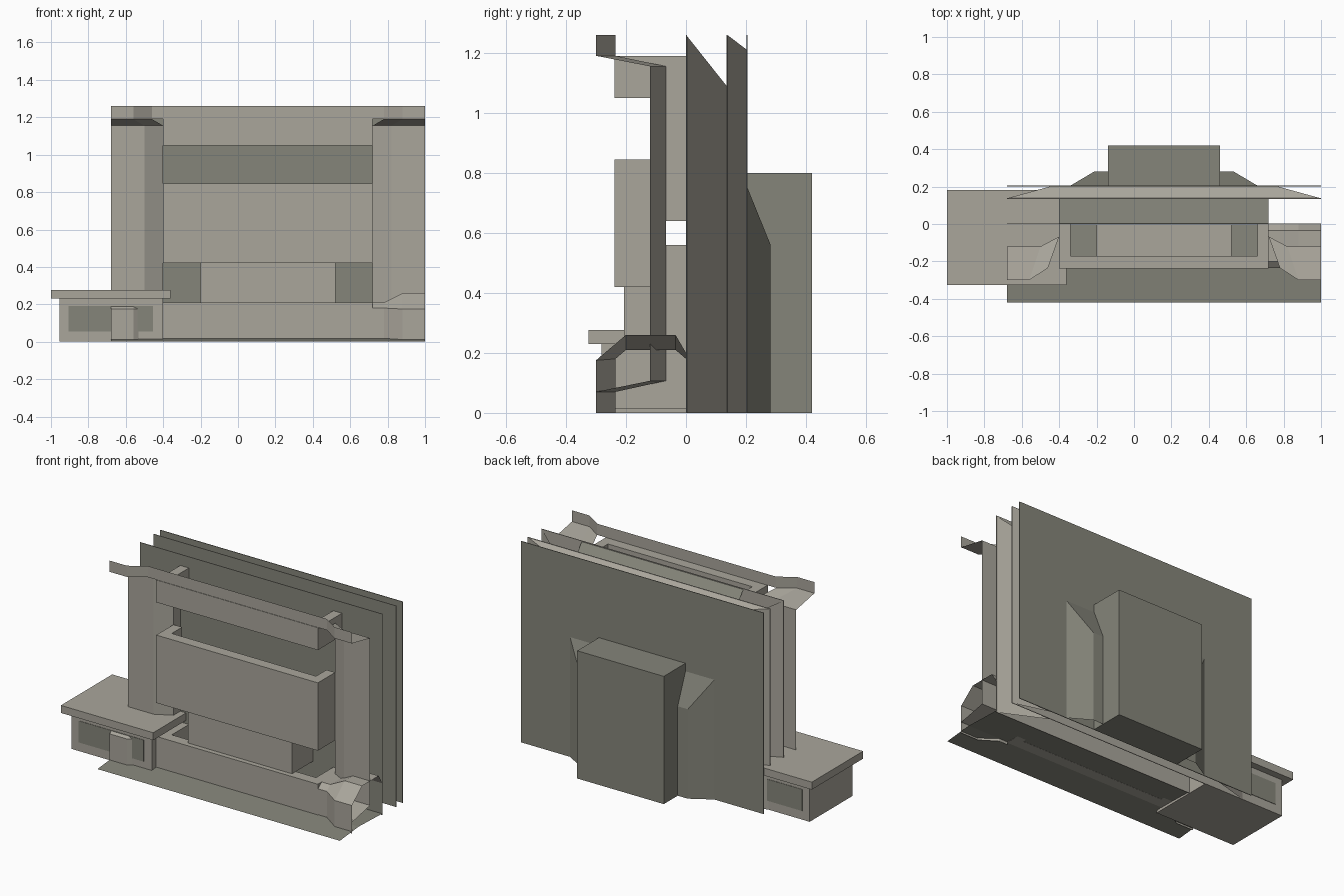
import bpy

if "Cube" in bpy.data.objects:
    bpy.data.objects.remove(bpy.data.objects["Cube"])

CX = 0.16  # symmetry line of the fireplace


def material(name, col):
    m = bpy.data.materials.new(name)
    m.diffuse_color = (*col, 1)
    m.use_nodes = True
    m.node_tree.nodes["Principled BSDF"].inputs["Base Color"].default_value = m.diffuse_color
    return m


LIGHT = material("warm_grey", (0.40, 0.38, 0.33))
DARK = material("dark_grey", (0.235, 0.235, 0.195))


def make(name, verts, faces, mat):
    me = bpy.data.meshes.new(name)
    me.from_pydata(verts, [], faces)
    me.materials.append(mat)
    me.update()
    ob = bpy.data.objects.new(name, me)
    bpy.context.collection.objects.link(ob)
    return ob


def box(name, x0, x1, y0, y1, z0, z1, mat=LIGHT):
    v = [(x, y, z) for x in (x0, x1) for y in (y0, y1) for z in (z0, z1)]
    f = [(0, 1, 3, 2), (4, 6, 7, 5), (0, 4, 5, 1), (2, 3, 7, 6), (0, 2, 6, 4), (1, 5, 7, 3)]
    return make(name, v, f, mat)


def loft(name, rows, mat=LIGHT):
    """Surface through rows of points of equal length."""
    n = len(rows[0])
    f = [(r * n + i, r * n + i + 1, (r + 1) * n + i + 1, (r + 1) * n + i)
         for r in range(len(rows) - 1) for i in range(n - 1)]
    return make(name, [p for r in rows for p in r], f, mat)


def side(rows, s):
    return [[(CX + s * x, y, z) for x, y, z in r] for r in rows]


def path(plan, z):
    return [(x, y, z) for x, y in plan]


def full(plan, z):
    """Plan path continued across the symmetry line."""
    return [(CX - x, y, z) for x, y in plan] + [(CX + x, y, z) for x, y in reversed(plan)]


# layered wall sheets: front dark, rear light on the two front ones
for name, y in (("front_wall", 0.0), ("middle_wall", 0.135)):
    w = box(name, CX - .84, CX + .84, y, y + .004, 0, 1.26)
    w.data.materials.append(DARK)
    for p in w.data.polygons:
        if p.center.y < y + .001:
            p.material_index = 1
box("rear_wall", CX - .84, CX + .84, .201, .205, 0, 1.26, DARK)

# splayed linings between the sheets
for s in (-1, 1):
    loft("front_jamb", side([[(.84, 0, 0), (.56, .135, 0)], [(.84, 0, 1.26), (.56, .135, 1.09)]], s))
    loft("rear_jamb", side([[(.84, .137, 0), (.6, .203, 0)], [(.84, .137, 1.26), (.6, .203, 1.21)]], s))
loft("front_lintel", [full([(.56, 0)], 1.26), full([(.56, .135)], 1.09)], DARK)
loft("rear_lintel", [full([(.84, .137)], 1.26), full([(.6, .203)], 1.21)])

# firebox at the back: tapered surround and flue block
for s in (-1, 1):
    loft("firebox_cheek", side([[(.5, .205, 0), (.37, .282, 0)], [(.5, .205, .75), (.37, .282, .56)]], s), DARK)
loft("firebox_slope", [full([(.5, .205)], .75), full([(.37, .282)], .56), full([(.37, .282)], 0)], DARK)
box("flue_block", CX - .3, CX + .3, .205, .42, 0, .8, DARK)

# pilasters, plinths and mantel ends, both sides
column = [(.84, -.12), (.66, -.12), (.56, -.067)]
fascia = [(.84, -.3), (.72, -.3), (.62, -.235)]
outer = [(-.3, 0), (-.3, .175), (-.2, .26), (-.035, .26), (0, .2)]
inner = [(-.235, 0), (-.235, .18), (-.2, .21), (-.035, .21), (0, .18)]
for s in (-1, 1):
    loft("pilaster", side([path(column, .107), path(column, 1.155)], s))
    loft("mantel_soffit", side([path(fascia, 1.19), path(column, 1.155)], s))
    loft("base_ramp", side([path(fascia, .07), path(column, .107)], s))
    loft("plinth", side([[(x, y, z) for y, z in prof] for x, prof in
                         ((.84, outer), (.72, outer), (.62, inner), (.56, inner))], s))
    for z0, z1 in ((.21, .56), (.64, 1.05)):
        loft("pilaster_return", side([[(.56, -.067, z0), (.56, 0, z0)],
                                      [(.56, -.067, z1), (.56, 0, z1)]], s))
loft("mantel_fascia", [full(fascia, 1.19), full(fascia, 1.26)])


# hollow horizontal casings: front, ends, rim and inner faces
def casing(name, z0, z1, end_y=0.0):
    o = [(.56, end_y), (.56, -.238)]
    i = [(.5, end_y), (.5, -.17)]
    loft(name, [full(i, z0), full(o, z0), full(o, z1), full(i, z1), full(i, z0)])


casing("top_beam", 1.05, 1.19)
casing("middle_casing", .42, .845, -.067)
casing("bottom_casing", .015, .21)
box("lower_casing", CX - .36, CX + .36, -.207, -.002, .21, .425)

# floor plate, with its front lip dropping slightly
loft("floor_plate", [full([(.84, y)], z) for y, z in ((-.42, 0), (-.235, .018), (-.002, .01))], DARK)

# side bench with dark panels front and back
box("bench_top", -1, -.36, -.325, .183, .23, .277)
box("bench_body", -.955, -.40, -.282, .14, 0, .23)
for y in (-.2845, .14):
    box("bench_panel", -.905, -.455, y, y + .0025, .055, .19, DARK)
